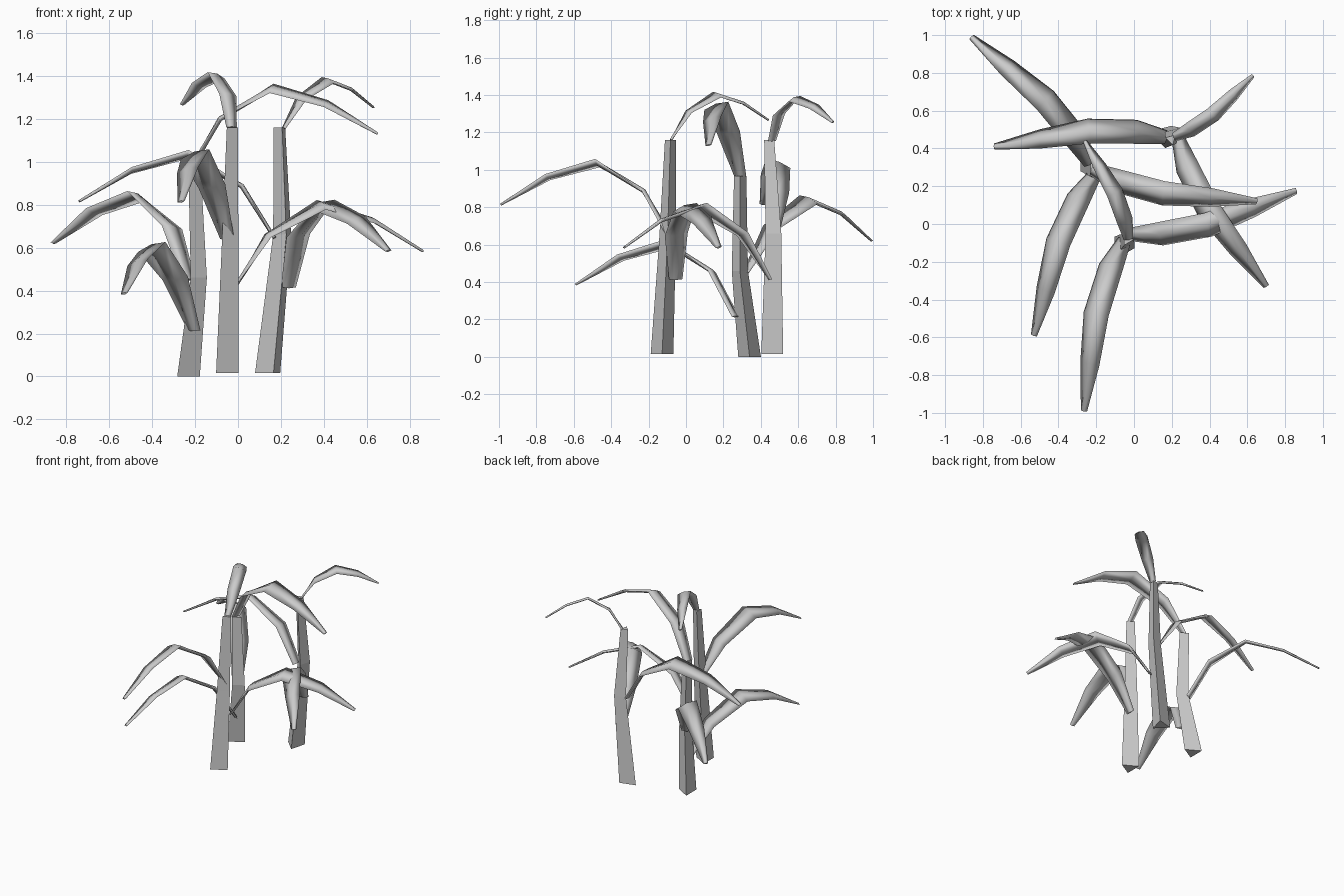
import bpy, bmesh, math
from mathutils import Vector

if "Cube" in bpy.data.objects:
    bpy.data.objects.remove(bpy.data.objects["Cube"])


def loft(name, rings, smooth):
    """Skin a list of equal-sized vertex rings and cap both ends."""
    bm = bmesh.new()
    vr = [[bm.verts.new(p) for p in ring] for ring in rings]
    n = len(vr[0])
    for a, b in zip(vr, vr[1:]):
        for i in range(n):
            j = (i + 1) % n
            bm.faces.new((a[i], a[j], b[j], b[i]))
    caps = [bm.faces.new(vr[0]), bm.faces.new(vr[-1])]
    bmesh.ops.recalc_face_normals(bm, faces=bm.faces)
    for f in bm.faces:
        f.smooth = smooth and f not in caps
    me = bpy.data.meshes.new(name)
    bm.to_mesh(me)
    bm.free()
    ob = bpy.data.objects.new(name, me)
    bpy.context.collection.objects.link(ob)
    return ob


def stalk(name, stations, turn):
    """Three-sided tapering stalk; stations are (x, y, z, radius)."""
    rings = []
    for x, y, z, r in stations:
        angles = [math.radians(turn + 120 * k) for k in range(3)]
        rings.append([Vector((x + r * math.cos(a), y + r * math.sin(a), z)) for a in angles])
    loft(name, rings, False)


# Leaf stations for unit length: forward, sideways, height, width, bank angle
LEAF = [
    (0.00, 0.00, 0.000, 0.078, 0),
    (0.165, -0.04, 0.265, 0.138, 10),
    (0.445, -0.06, 0.425, 0.150, 19),
    (0.73, -0.03, 0.345, 0.115, 19),
    (1.00, 0.00, 0.187, 0.036, 12),
]


def leaf(name, start, tip):
    """Arching, slightly banked leaf with a thin lens-shaped section."""
    start = Vector(start)
    fwd = Vector((tip[0] - start.x, tip[1] - start.y, 0))
    length = fwd.length
    fwd.normalize()
    up = Vector((0, 0, 1))
    left = up.cross(fwd)
    path = [start + length * (fwd * f + left * s + up * h) for f, s, h, w, b in LEAF]
    rings = []
    for i, p in enumerate(path):
        t = (path[min(i + 1, 4)] - path[max(i - 1, 0)]).normalized()
        side = up.cross(t).normalized()
        nrm = t.cross(side)
        b = math.radians(LEAF[i][4])
        side, nrm = (side * math.cos(b) + nrm * math.sin(b),
                     nrm * math.cos(b) - side * math.sin(b))
        half = LEAF[i][3] * length ** 0.8 / 2
        thick = 0.004 + half * 0.12
        rings.append([p + side * half, p + nrm * thick, p - side * half, p - nrm * thick])
    loft(name, rings, True)


# Stalks
stalk("front_stalk", [(-0.067, -0.128, 0.015, 0.07), (-0.05, -0.1, 0.6, 0.052),
                      (-0.035, -0.083, 1.16, 0.034)], 0)
stalk("left_stalk", [(-0.248, 0.34, 0.0, 0.07), (-0.195, 0.288, 0.46, 0.05),
                     (-0.212, 0.29, 0.967, 0.038)], 0)
stalk("back_stalk", [(0.147, 0.47, 0.015, 0.07), (0.212, 0.474, 0.66, 0.05),
                     (0.197, 0.449, 1.16, 0.032)], -75)

# Leaves: three per stalk, as start point and tip position in plan
leaves = {
    "front_stalk": [((-0.05, -0.085, 0.64), (-0.265, -0.99)),
                    ((-0.015, -0.055, 0.415), (0.86, 0.175)),
                    ((-0.03, -0.08, 1.16), (-0.26, 0.44))],
    "left_stalk": [((-0.23, 0.32, 0.45), (-0.86, 0.99)),
                   ((-0.205, 0.265, 0.215), (-0.53, -0.59)),
                   ((-0.22, 0.29, 0.965), (0.65, 0.12))],
    "back_stalk": [((0.17, 0.46, 0.645), (-0.74, 0.41)),
                   ((0.213, 0.46, 1.155), (0.63, 0.785)),
                   ((0.235, 0.45, 0.415), (0.70, -0.33))],
}
for plant, items in leaves.items():
    for k, (start, tip) in enumerate(items, 1):
        leaf(f"{plant}_leaf_{k}", start, tip)
